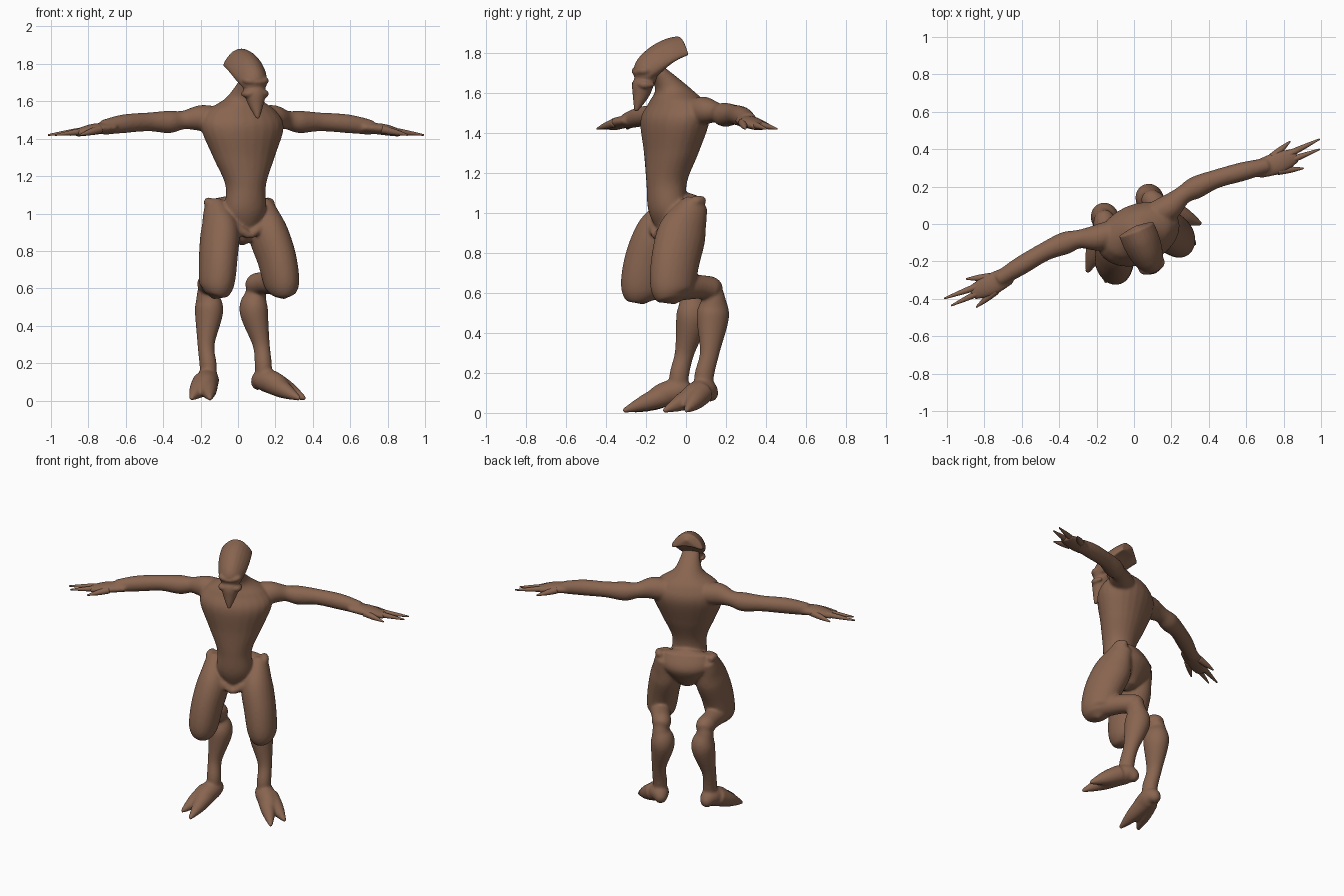
import bpy, bmesh, math
from mathutils import Vector

if "Cube" in bpy.data.objects:
    bpy.data.objects.remove(bpy.data.objects["Cube"])

TURN = math.radians(23)   # the whole figure is turned about z
SIDES = 24
STEPS = 8
X_AXIS, Y_AXIS, Z_AXIS = (Vector(axis) for axis in ((1, 0, 0), (0, 1, 0), (0, 0, 1)))

skin = bpy.data.materials.new("brown_clay")
skin.use_nodes = True
skin.diffuse_color = (.25, .13, .08, 1)
shader = skin.node_tree.nodes["Principled BSDF"]
shader.inputs["Base Color"].default_value = skin.diffuse_color
shader.inputs["Roughness"].default_value = .8

pieces = []   # meshes waiting to be fused into one object


def catmull_rom(a, b, c, d, t):
    """Value between b and c, eased by their neighbours a and d."""
    start_slope, end_slope = (c - a) / 2, (d - b) / 2
    smooth = t * t * (3 - 2 * t)
    return (b + (c - b) * smooth + start_slope * t * (1 - t) ** 2
            - end_slope * t * t * (1 - t))


def smooth_rings(keys):
    """Fill in rings between the key rings."""
    last = len(keys) - 1
    rings = []
    for i in range(last):
        near = [keys[min(max(i + offset, 0), last)] for offset in (-1, 0, 1, 2)]
        for step in range(STEPS):
            rings.append([catmull_rom(*values, step / STEPS) for values in zip(*near)])
    rings.append(keys[last])
    return rings


def loft(keys, across=X_AXIS, level=False, arch=0, mirror=False):
    """Smooth tube through rings of x, y, z, half width and half depth."""
    rings = smooth_rings(keys)
    centres = [Vector(ring[:3]) for ring in rings]
    bm = bmesh.new()
    loops = []
    for i, (*_, width, depth) in enumerate(rings):
        before = centres[max(i - 1, 0)]
        after = centres[min(i + 1, len(centres) - 1)]
        along = Z_AXIS if level else (after - before).normalized()
        side = (across - along * along.dot(across)).normalized()
        front = along.cross(side)
        loop = []
        for k in range(SIDES):
            angle = math.tau * k / SIDES
            point = (centres[i] + side * math.cos(angle) * max(width, .003)
                     + front * math.sin(angle) * max(depth, .003))
            point.z -= arch * point.x ** 2
            loop.append(bm.verts.new(point))
        loops.append(loop)

    # Side walls
    for lower, upper in zip(loops, loops[1:]):
        for k in range(SIDES):
            bm.faces.new((lower[k - 1], lower[k], upper[k], upper[k - 1]))

    # Domed ends
    for loop, end, inner, ring in ((loops[0], centres[0], centres[1], rings[0]),
                                   (loops[-1], centres[-1], centres[-2], rings[-1])):
        pole = bm.verts.new(end + (end - inner).normalized() * min(ring[3:]) / 2)
        for k in range(SIDES):
            bm.faces.new((loop[k - 1], loop[k], pole))

    if mirror:
        copy = bmesh.ops.duplicate(bm, geom=bm.verts[:] + bm.edges[:] + bm.faces[:])
        for item in copy["geom"]:
            if isinstance(item, bmesh.types.BMVert):
                item.co.x *= -1
    bmesh.ops.recalc_face_normals(bm, faces=bm.faces)
    mesh = bpy.data.meshes.new("piece")
    bm.to_mesh(mesh)
    bm.free()
    pieces.append(mesh)


def finish(name, voxel=None, rounds=0):
    """Fuse the waiting pieces into one object, melting their seams if a voxel is given."""
    bm = bmesh.new()
    for piece in pieces:
        bm.from_mesh(piece)
        bpy.data.meshes.remove(piece)
    pieces.clear()
    for face in bm.faces:
        face.smooth = True
    mesh = bpy.data.meshes.new(name)
    bm.to_mesh(mesh)
    bm.free()
    mesh.materials.append(skin)
    part = bpy.data.objects.new(name, mesh)
    part.rotation_euler.z = TURN
    bpy.context.collection.objects.link(part)
    if voxel:
        fuse = part.modifiers.new("fuse", "REMESH")
        fuse.mode = "VOXEL"
        fuse.voxel_size = voxel
        fuse.use_smooth_shade = True
        part.modifiers.new("melt", "SMOOTH").iterations = rounds


def core(*stations, **options):
    """Part on the middle line, from stations of y, z, half width, half depth."""
    loft([(0, *station) for station in stations], **options)


def limb(*stations, aspect=1, across=X_AXIS):
    """Mirrored part, from stations of x, y, z, radius."""
    loft([(*station, station[-1] * aspect) for station in stations],
         across=across, mirror=True)


def spike(root, tip, radius, across=X_AXIS):
    """Mirrored finger or toe that tapers to its tip."""
    root, tip = Vector(root), Vector(tip)
    limb((*root, radius), (*root.lerp(tip, .5), radius * .75),
         (*tip, radius * .2), across=across)


# Torso with neck, from the crotch up
core((-.07, .86, .04, .05),
     (-.1, 1, .11, .09),
     (-.105, 1.15, .11, .1),
     (-.08, 1.3, .17, .13),
     (-.06, 1.46, .23, .16),
     (-.05, 1.55, .19, .13),
     (-.07, 1.62, .09, .09),
     (-.16, 1.72, .05, .05), level=True)

# Pelvis and its raised rim
core((0, 1.08, .14, .05), (-.01, .98, .16, .1), (-.05, .85, .05, .06), level=True)
limb((.16, .03, 1.06, .02),
     (.17, -.03, 1.05, .03),
     (.1, -.13, .95, .03),
     (0, -.16, .88, .02), across=Z_AXIS)

# Arms and palms
limb((.12, 0, 1.5, .07),
     (.21, .01, 1.51, .07),
     (.3, .04, 1.5, .05),
     (.38, .05, 1.49, .06),
     (.5, .05, 1.49, .05),
     (.65, .03, 1.48, .05),
     (.78, .01, 1.46, .04), across=Y_AXIS)
limb((.72, .01, 1.46, .05), (.84, 0, 1.45, .06), (.94, 0, 1.43, .04),
     aspect=.5, across=Y_AXIS)

# Legs: thigh, folded link behind the knee, shin
limb((.14, 0, 1.05, .05),
     (.14, -.03, 1, .07),
     (.14, -.08, .9, .1),
     (.17, -.13, .76, .1),
     (.19, -.155, .62, .09),
     (.2, -.15, .57, .06), aspect=1.25)
limb((.19, -.12, .63, .07),
     (.16, 0, .63, .06),
     (.14, .08, .62, .06),
     (.14, .12, .61, .04))
limb((.14, .08, .64, .04),
     (.14, .09, .57, .055),
     (.13, .09, .48, .075),
     (.16, .06, .3, .045),
     (.16, .03, .18, .045),
     (.16, .03, .07, .04), aspect=1.1)

# Feet with two long toes
limb((.14, .09, .08, .03),
     (.16, .04, .11, .06),
     (.2, -.04, .09, .06),
     (.23, -.1, .06, .04))
spike((.18, 0, .1), (.26, -.23, .01), .06)
spike((.2, 0, .1), (.33, -.14, .01), .06)
finish("body", voxel=.008, rounds=9)

# Fingers
for reach, spread in ((.94, .08), (1.09, .03), (1.07, -.02), (.95, -.08)):
    spike((.82, spread * .5, 1.45), (reach, spread, 1.42), .022, across=Y_AXIS)
finish("fingers")

# Head: swept crest and pointed face
core((-.21, 1.64, .04, .04),
     (-.22, 1.71, .07, .06),
     (-.17, 1.77, .09, .06),
     (-.1, 1.82, .1, .05),
     (-.03, 1.845, .1, .04), arch=5)
core((-.2, 1.7, .05, .05),
     (-.23, 1.65, .06, .055),
     (-.245, 1.58, .04, .04),
     (-.27, 1.51, .01, .01), level=True)

# Brow and cheek ridges
for height, rise in ((1.7, .01), (1.65, -.01)):
    limb((0, -.275, height, .01), (.05, -.25, height + rise, .02),
         (.06, -.2, height + rise, .01), across=Z_AXIS)
finish("head", voxel=.006, rounds=4)
